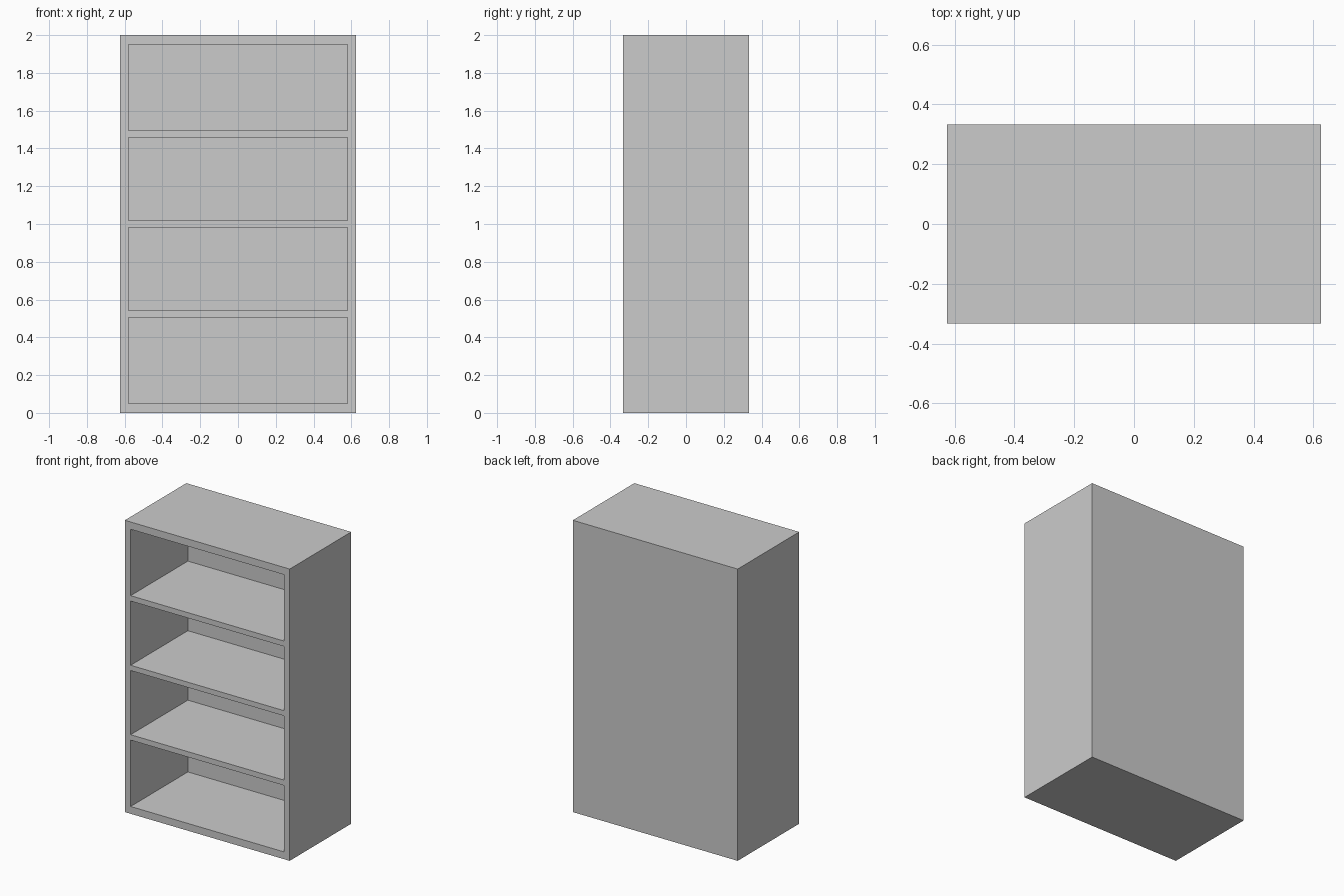
import bpy, bmesh
from mathutils import Matrix, Vector

if "Cube" in bpy.data.objects:
    bpy.data.objects.remove(bpy.data.objects["Cube"])

W, D, H = 1.25, 0.666, 2.0      # outer size
SIDE, BACK = 0.044, 0.046       # side and back panel thickness
OPENINGS = [(0.05, 0.505), (0.542, 0.982), (1.018, 1.458), (1.495, 1.95)]


def add_box(bm, lo, hi):
    lo, hi = Vector(lo), Vector(hi)
    size = hi - lo
    bmesh.ops.create_cube(bm, size=1, matrix=Matrix.Translation((lo + hi) / 2)
                          @ Matrix.Diagonal((*size, 1)))


def make_object(name, boxes):
    bm = bmesh.new()
    for lo, hi in boxes:
        add_box(bm, lo, hi)
    mesh = bpy.data.meshes.new(name)
    bm.to_mesh(mesh)
    bm.free()
    obj = bpy.data.objects.new(name, mesh)
    bpy.context.collection.objects.link(obj)
    return obj


# Solid bookcase block
bookcase = make_object("bookcase", [((-W/2, -D/2, 0), (W/2, D/2, H))])

# Four compartments cut from the front, leaving shelves and back panel
cutter = make_object("compartment_cutter", [
    ((-W/2 + SIDE, -D/2 - 0.1, z0), (W/2 - SIDE, D/2 - BACK, z1))
    for z0, z1 in OPENINGS])
cutter.hide_render = True

cut = bookcase.modifiers.new("compartments", 'BOOLEAN')
cut.operation = 'DIFFERENCE'
cut.solver = 'EXACT'
cut.object = cutter

# Apply the cut and discard the helper
bpy.context.view_layer.objects.active = bookcase
bookcase.select_set(True)
bpy.ops.object.modifier_apply(modifier=cut.name)
bpy.data.objects.remove(cutter)
